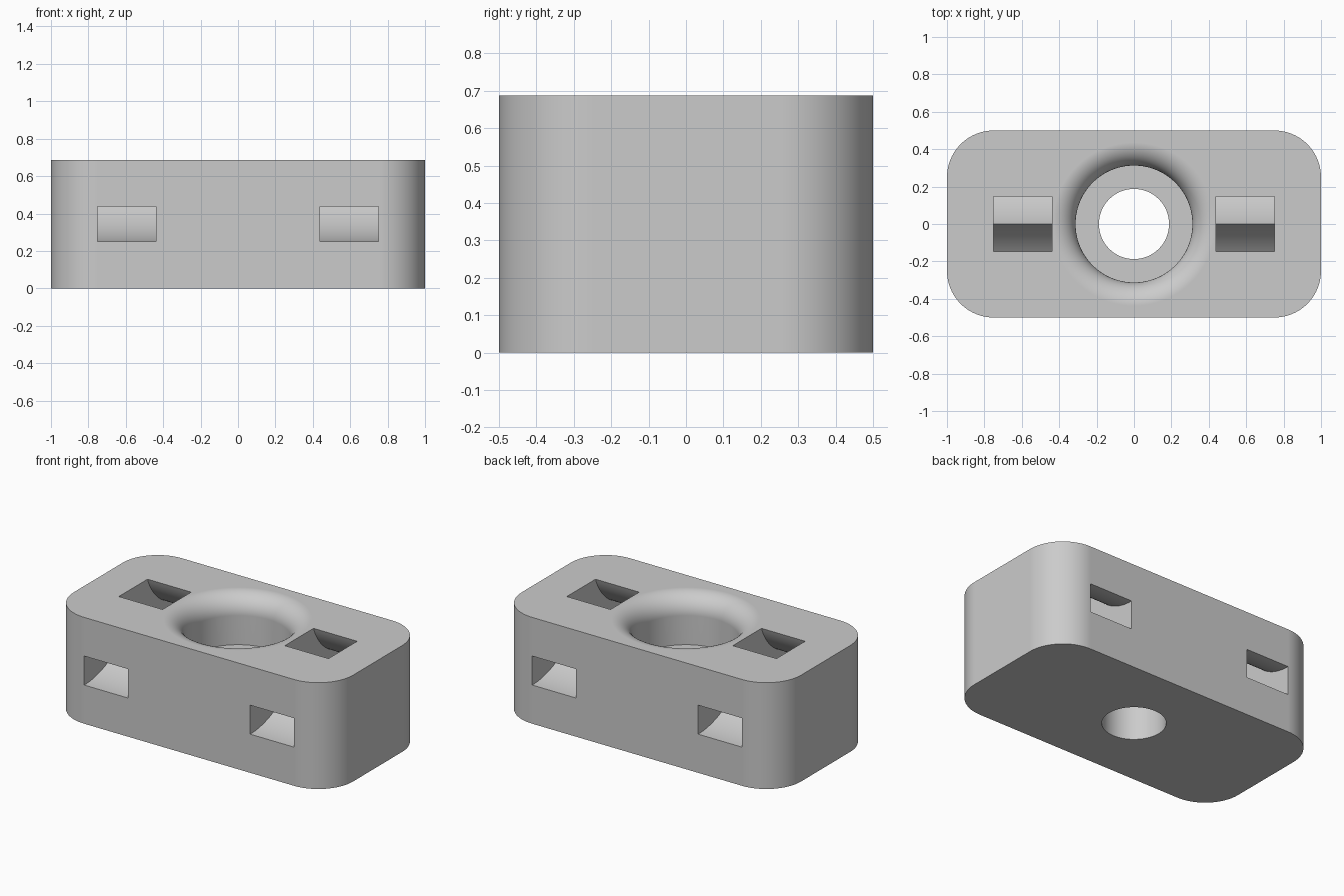
import bpy
import bmesh
from math import cos, sin, pi, radians
from mathutils import Vector

default = bpy.data.objects.get("Cube")
if default:
    bpy.data.objects.remove(default, do_unlink=True)

HEIGHT = 0.6875

grey = bpy.data.materials.new("Plain grey")
grey.use_nodes = True
grey.diffuse_color = (0.6, 0.6, 0.6, 1)
grey.node_tree.nodes["Principled BSDF"].inputs["Base Color"].default_value = (0.6, 0.6, 0.6, 1)


def arc(cx, cy, radius, start, end, steps):
    """Points on an arc, angles in degrees."""
    angles = [radians(start + (end - start) * i / steps) for i in range(steps + 1)]
    return [(cx + radius * cos(a), cy + radius * sin(a)) for a in angles]


def make_object(name, bm):
    bmesh.ops.remove_doubles(bm, verts=bm.verts, dist=1e-5)
    bmesh.ops.recalc_face_normals(bm, faces=bm.faces)
    mesh = bpy.data.meshes.new(name)
    bm.to_mesh(mesh)
    bm.free()
    mesh.materials.append(grey)
    obj = bpy.data.objects.new(name, mesh)
    bpy.context.collection.objects.link(obj)
    return obj


def extrude_outline(name, points, offset):
    bm = bmesh.new()
    face = bm.faces.new([bm.verts.new(p) for p in points])
    result = bmesh.ops.extrude_face_region(bm, geom=[face], use_keep_orig=True)
    moved = [v for v in result["geom"] if isinstance(v, bmesh.types.BMVert)]
    bmesh.ops.translate(bm, verts=moved, vec=offset)
    return make_object(name, bm)


def lathe(name, profile, steps):
    bm = bmesh.new()
    verts = [bm.verts.new((r, 0, z)) for r, z in profile]
    edges = [bm.edges.new(pair) for pair in zip(verts, verts[1:])]
    bmesh.ops.spin(bm, geom=verts + edges, cent=(0, 0, 0), axis=(0, 0, 1),
                   angle=2 * pi, steps=steps)
    return make_object(name, bm)


# Block with rounded vertical corners
outline = []
for i, (sx, sy) in enumerate([(1, 1), (-1, 1), (-1, -1), (1, -1)]):
    outline += arc(sx * 0.75, sy * 0.25, 0.25, 90 * i, 90 * i + 90, 20)
block = extrude_outline("block", [(x, y, 0) for x, y in outline], Vector((0, 0, HEIGHT)))

# Through hole, counterbore and rounded rim
fillet = 0.124
bore = 0.3125
profile = [(0, -0.1), (0.1875, -0.1), (0.1875, 0.375), (bore, 0.375)]
profile += arc(bore + fillet, HEIGHT - fillet, fillet, 180, 90, 16)
profile += [(bore + fillet, 0.8), (0, 0.8)]
cutters = [lathe("bore_cutter", profile, 96)]

# Curved strap channels from front and back faces up to the top
for x in (-0.75, 0.4375):
    for side in (-1, 1):
        band = arc(-0.5, 0.8125, 0.5625, -100, 0, 40) + arc(-0.5, 0.8125, 0.375, 0, -100, 40)
        points = [(x, -side * y, z) for y, z in band]
        cutters.append(extrude_outline("channel_cutter", points, Vector((0.3125, 0, 0))))

# Carve the block
bpy.context.view_layer.objects.active = block
block.select_set(True)
for cutter in cutters:
    cutter.hide_render = True
    cut = block.modifiers.new("cut", 'BOOLEAN')
    cut.operation = 'DIFFERENCE'
    cut.solver = 'EXACT'
    cut.object = cutter
    bpy.ops.object.modifier_apply(modifier=cut.name)
    bpy.data.objects.remove(cutter, do_unlink=True)

# Smooth curves, flat planes, crisp edges
bpy.ops.object.shade_smooth_by_angle(angle=radians(30))
weighted = block.modifiers.new("clean_normals", 'WEIGHTED_NORMAL')
weighted.keep_sharp = True
